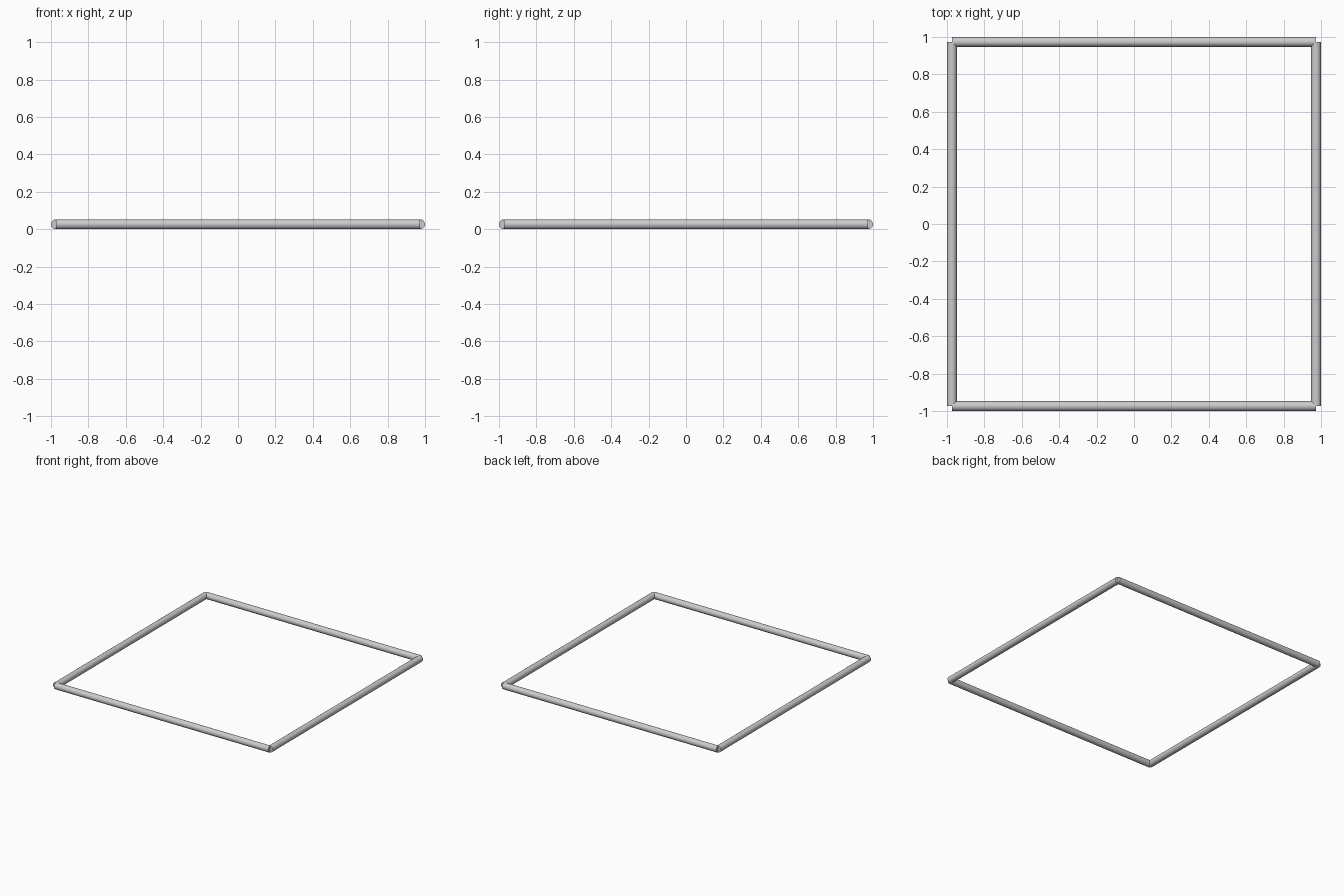
import bpy
from math import pi

if "Cube" in bpy.data.objects:
    bpy.data.objects.remove(bpy.data.objects["Cube"])

R = 0.0265       # tube radius
C = 1.0 - R      # distance of tube centre lines from the middle


def tube(name, location, rotation):
    bpy.ops.mesh.primitive_cylinder_add(vertices=16, radius=R, depth=2 * C,
                                        location=location, rotation=rotation)
    bpy.context.object.name = name
    bpy.ops.object.shade_smooth_by_angle()


# Square frame: four tubes whose centre lines meet at the corners
for side, s in (("front", -1), ("back", 1)):
    tube(side + "_tube", (0, s * C, R), (0, pi / 2, 0))
for side, s in (("left", -1), ("right", 1)):
    tube(side + "_tube", (s * C, 0, R), (pi / 2, 0, 0))
